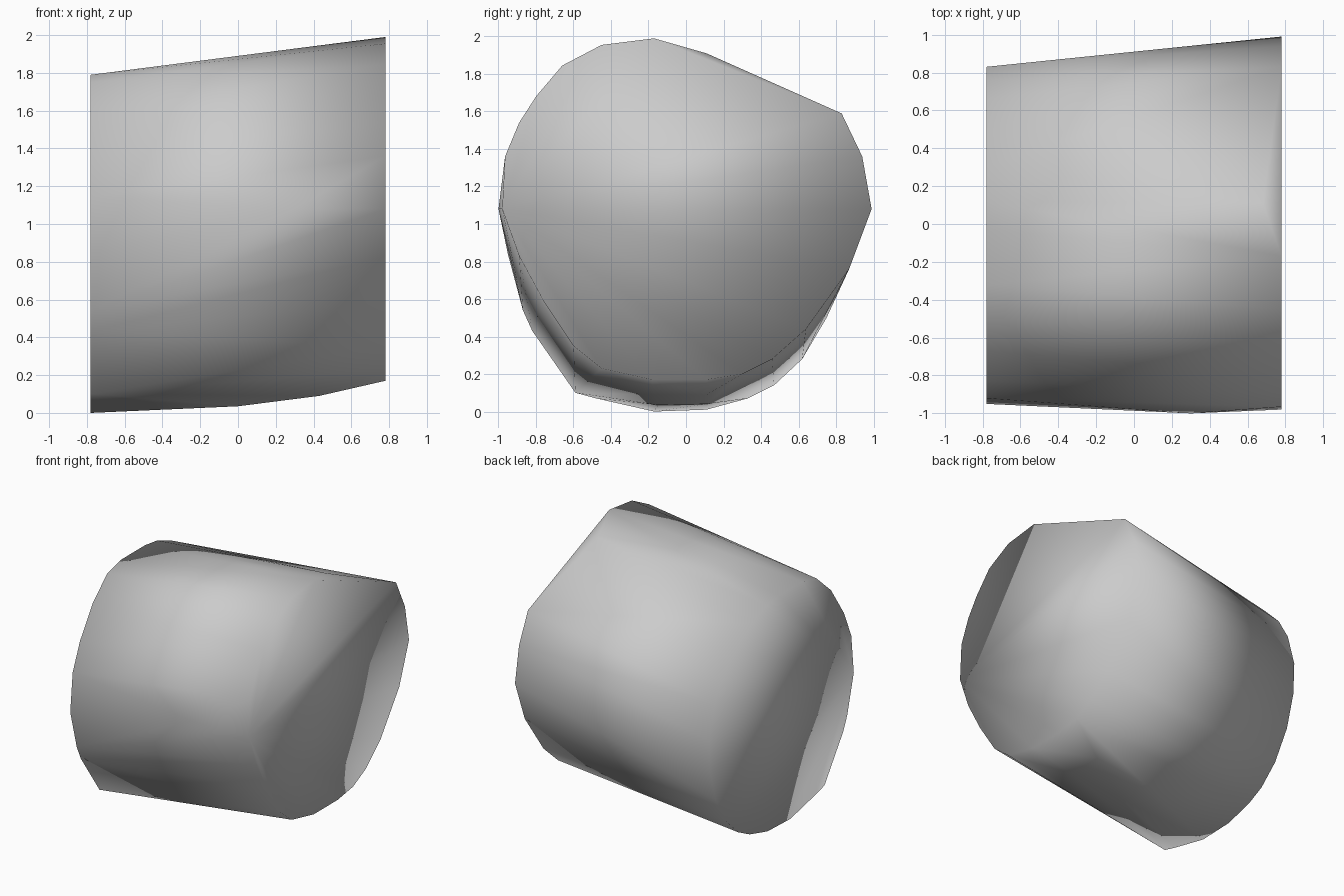
import bpy, bmesh

if "Cube" in bpy.data.objects:
    bpy.data.objects.remove(bpy.data.objects["Cube"])

# Outlines (y, z) of the two flat ends of the chunky block
left_end = [(-.03, 1.8), (-.32, 1.8), (-.49, 1.76), (-.67, 1.60), (-.83, 1.36),
            (-.92, 1.15), (-.95, .85), (-.87, .55), (-.82, .44), (-.59, .11),
            (-.48, .08), (-.17, .01), (.11, .02), (.33, .08), (.47, .15),
            (.62, .29), (.75, .51), (.82, .76), (.83, 1.0), (.76, 1.25),
            (.66, 1.42), (.5, 1.58), (.3, 1.71), (.12, 1.78)]
right_end = [(-.17, 2.0), (-.45, 1.965), (-.66, 1.855), (-.8, 1.69), (-.89, 1.55),
             (-.965, 1.37), (-.98, 1.09), (-.89, .84), (-.76, .6), (-.6, .36),
             (-.45, .24), (-.18, .18), (.11, .18), (.3, .21), (.46, .29),
             (.64, .45), (.87, .77), (.99, 1.09), (.94, 1.37), (.83, 1.6)]
# Bulging points between the ends: underside, front and the chipped top corner
bulges = [(0, -.15, .045), (0, .11, .05), (.43, -.17, .10), (.43, .11, .10),
          (.3, -1.0, 1.09), (.68, .11, 1.92)]
HALF = .78

bm = bmesh.new()
points = [(-HALF, y, z) for y, z in left_end]
points += [(HALF, y, z) for y, z in right_end] + bulges
for p in points:
    bm.verts.new(p)
hull = bmesh.ops.convex_hull(bm, input=bm.verts[:])
loose = {v for v in bm.verts if not v.link_faces}
bmesh.ops.delete(bm, geom=list(loose), context='VERTS')


def fan_cap(side):
    """Replace one flat end by triangles fanning from its front-most corner."""
    faces = [f for f in bm.faces if all(abs(v.co.x - side) < 1e-4 for v in f.verts)]
    bmesh.ops.delete(bm, geom=faces, context='FACES_ONLY')
    rim = [e for e in bm.edges if e.is_valid and all(abs(v.co.x - side) < 1e-4 for v in e.verts)]
    inner = [e for e in rim if not e.link_faces]
    bmesh.ops.delete(bm, geom=inner, context='EDGES')
    apex = min((v for v in bm.verts if abs(v.co.x - side) < 1e-4), key=lambda v: v.co.y)
    rim = [e for e in bm.edges if e.is_boundary and apex not in e.verts]
    for e in rim:
        bm.faces.new((apex, *e.verts))


fan_cap(-HALF)
fan_cap(HALF)
bmesh.ops.recalc_face_normals(bm, faces=bm.faces[:])
low = min(v.co.z for v in bm.verts)
bmesh.ops.translate(bm, verts=bm.verts[:], vec=(0, 0, -low))
for f in bm.faces:
    f.smooth = True

# Block object
mesh = bpy.data.meshes.new("stone_block")
bm.to_mesh(mesh)
bm.free()
bpy.context.collection.objects.link(bpy.data.objects.new("stone_block", mesh))
